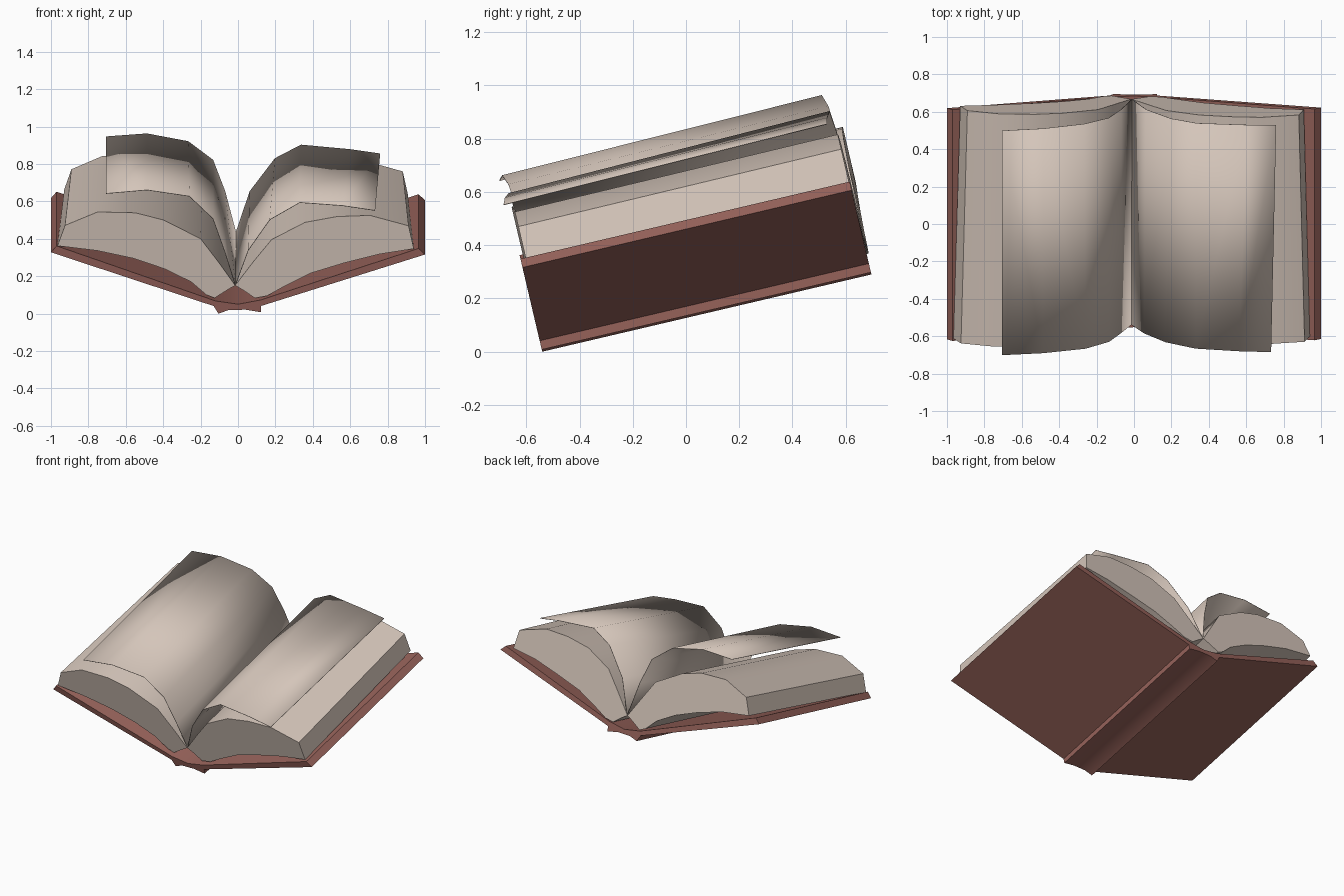
import bpy, bmesh, math

if "Cube" in bpy.data.objects:
    bpy.data.objects.remove(bpy.data.objects["Cube"])

TILT = math.radians(13.2)          # the open book leans up toward the back
C, S = math.cos(TILT), math.sin(TILT)


def material(name, rgb):
    m = bpy.data.materials.new(name)
    m.diffuse_color = (*rgb, 1)
    m.use_nodes = True
    m.node_tree.nodes["Principled BSDF"].inputs["Base Color"].default_value = m.diffuse_color
    return m


cover_red = material("cover_red", (0.305, 0.122, 0.102))
page_cream = material("page_cream", (0.66, 0.56, 0.49))


def place(x, s, w):
    """x across, s along the spine, w square to the spine -> world position."""
    return (x, -0.54 + s * C - w * S, s * S + w * C)


def loft(name, near, far, near_s, far_s, mat, closed=True, angle=32):
    """Skin between a near and a far cross-section; *_s give s for each x."""
    bm = bmesh.new()
    a = [bm.verts.new(place(x, near_s(x), w)) for x, w in near]
    b = [bm.verts.new(place(x, far_s(x), w)) for x, w in far]
    n = len(a)
    for i in range(n if closed else n - 1):
        j = (i + 1) % n
        bm.faces.new((a[i], a[j], b[j], b[i]))
    if closed:
        bm.faces.new(a)
        bm.faces.new(b)
    bmesh.ops.recalc_face_normals(bm, faces=bm.faces)
    me = bpy.data.meshes.new(name)
    bm.to_mesh(me)
    bm.free()
    me.materials.append(mat)
    me.shade_smooth()
    me.set_sharp_from_angle(angle=math.radians(angle))
    ob = bpy.data.objects.new(name, me)
    bpy.context.collection.objects.link(ob)
    return ob


def ramp(at_spine, at_edge):
    return lambda x: at_spine + (at_edge - at_spine) * min(abs(x) / 0.7, 1)


# Cover: two boards and a hollow spine
cover = [(-1.0, 0.337), (-0.13, 0.042), (-0.105, 0.0), (-0.05, 0.02), (0.04, 0.022),
         (0.122, 0.008), (0.122, 0.042), (1.0, 0.325),
         (0.965, 0.358), (0.12, 0.075), (0.0, 0.052), (-0.12, 0.07), (-0.97, 0.372)]
loft("cover", cover, cover, lambda x: 0, lambda x: 1.27, cover_red, angle=20)

# Page blocks: arched underneath, curving down to the gutter
left = [(-0.015, 0.147), (-0.1, 0.27), (-0.2, 0.405), (-0.4, 0.51), (-0.55, 0.55),
        (-0.75, 0.556), (-0.925, 0.482), (-0.965, 0.37), (-0.75, 0.343), (-0.56, 0.3),
        (-0.39, 0.24), (-0.25, 0.168), (-0.17, 0.097), (-0.125, 0.079), (-0.05, 0.127)]
right = [(-0.015, 0.147), (0.08, 0.275), (0.18, 0.4), (0.358, 0.495), (0.53, 0.528),
         (0.706, 0.535), (0.912, 0.478), (0.94, 0.352), (0.76, 0.323), (0.57, 0.274),
         (0.385, 0.215), (0.25, 0.145), (0.155, 0.09), (0.09, 0.078), (0.03, 0.12)]


def taper(prof, k, lift):
    return [(x * k, w + lift * (w > 0.3)) for x, w in prof]


loft("left_page_block", left, taper(left, 0.963, 0.008), ramp(0.035, 0.012),
     ramp(1.275, 1.292), page_cream)
loft("right_page_block", right, taper(right, 0.966, 0.006), ramp(0.035, 0.02),
     ramp(1.275, 1.267), page_cream)

# Loose turning leaves above the blocks
left_near = [(-0.015, 0.15), (-0.07, 0.33), (-0.134, 0.515), (-0.26, 0.64), (-0.487, 0.678), (-0.705, 0.662)]
left_far = [(-0.012, 0.15), (-0.07, 0.375), (-0.134, 0.547), (-0.267, 0.651), (-0.487, 0.697), (-0.705, 0.684)]
right_near = [(-0.013, 0.15), (0.055, 0.34), (0.17, 0.51), (0.33, 0.607), (0.56, 0.594), (0.733, 0.57)]
right_far = [(-0.01, 0.15), (0.064, 0.374), (0.198, 0.556), (0.337, 0.632), (0.604, 0.61), (0.76, 0.588)]
leaves = [loft("left_leaf", left_near, left_far, ramp(0.038, -0.01),
               ramp(1.275, 1.228), page_cream, False, 60),
          loft("right_leaf", right_near, right_far, ramp(0.038, -0.015),
               ramp(1.275, 1.237), page_cream, False, 60)]
for leaf in leaves:
    mod = leaf.modifiers.new("paper", 'SOLIDIFY')
    mod.thickness = 0.003
    mod.offset = 0
